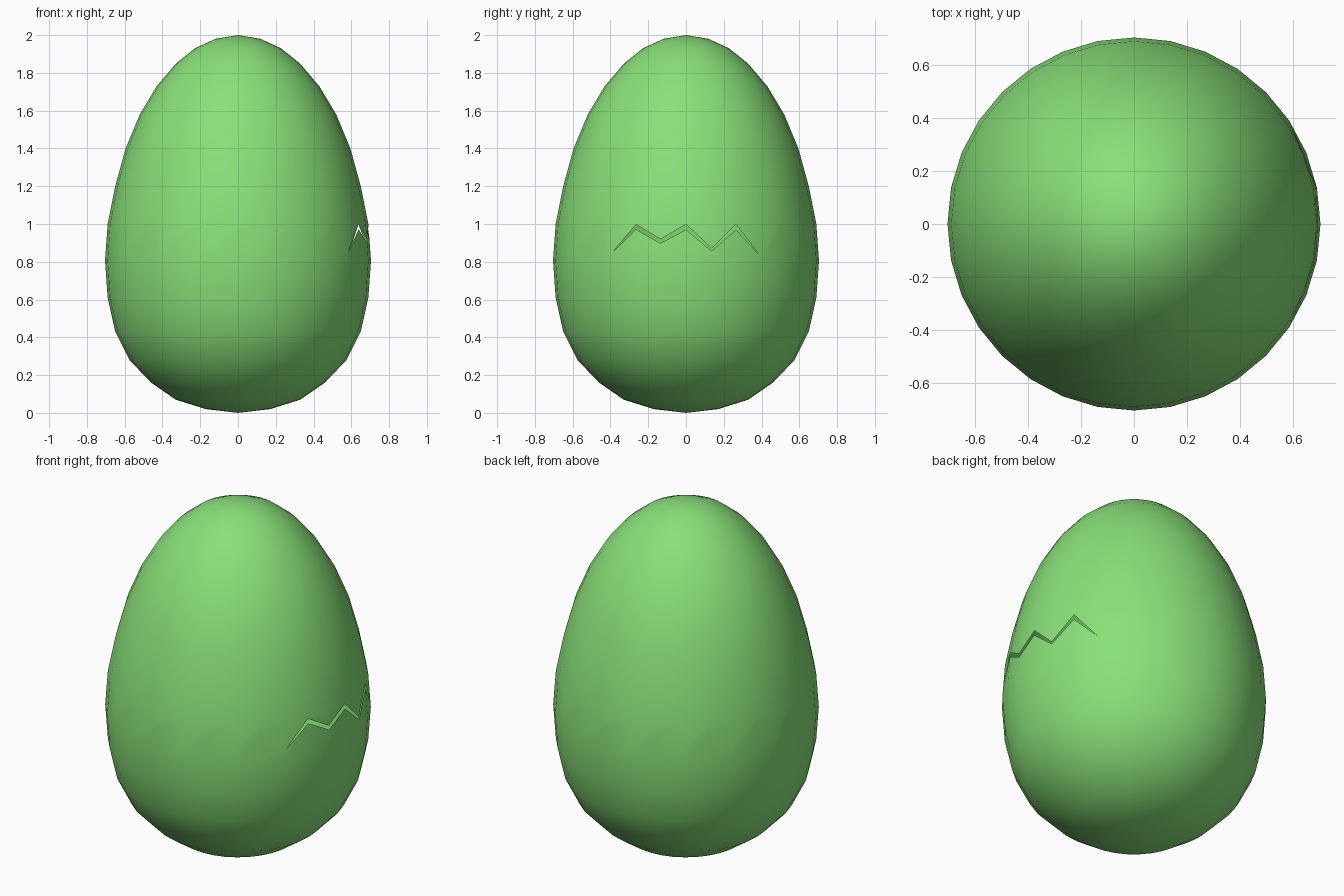
import bpy, bmesh, math

if "Cube" in bpy.data.objects:
    bpy.data.objects.remove(bpy.data.objects["Cube"])

SEG = 32
# egg profile, bottom to top: (radius, height)
LOWER = [(.17, .02), (.33, .07), (.46, .16), (.575, .28), (.65, .43), (.69, .61), (.704, .805)]
UPPER = [(.69, 1.0), (.65, 1.2), (.595, 1.4), (.52, 1.58), (.43, 1.73),
         (.328, 1.85), (.228, 1.93), (.12, 1.98)]
# crack heights (top lip, bottom lip) by column around the +x side
CRACK = {-3: (.85, .85), -2: (.998, .972), -1: (.92, .898), 0: (.998, .97),
         1: (.87, .857), 2: (.998, .97), 3: (.835, .835)}

bm = bmesh.new()


def vert(r, z, i):
    a = 2 * math.pi * i / SEG
    return bm.verts.new((r * math.cos(a), r * math.sin(a), z))


def ring(r, z):
    return [vert(r, z, i) for i in range(SEG)]


def lip_vert(z, i):
    (r0, z0), (r1, z1) = LOWER[-1], UPPER[0]
    return vert(r0 + (r1 - r0) * (z - z0) / (z1 - z0), z, i)


def bridge(a, b):
    for i in range(SEG):
        j = (i + 1) % SEG
        bm.faces.new((a[i], a[j], b[j], b[i]))


# zigzag seam all round, opened into a gap on the +x side
low_lip, top_lip = [], []
for i in range(SEG):
    k = i if i <= SEG // 2 else i - SEG
    t, b = CRACK.get(k, (.97, .97) if k % 2 == 0 else (.87, .87))
    v = lip_vert(b, i)
    low_lip.append(v)
    top_lip.append(v if t == b else lip_vert(t, i))

# lower and upper shell
lower = [ring(*p) for p in LOWER] + [low_lip]
upper = [top_lip] + [ring(*p) for p in UPPER]
for rows in (lower, upper):
    for a, b in zip(rows, rows[1:]):
        bridge(a, b)

# end caps
south, north = bm.verts.new((0, 0, 0)), bm.verts.new((0, 0, 2))
for i in range(SEG):
    j = (i + 1) % SEG
    bm.faces.new((south, lower[0][j], lower[0][i]))
    bm.faces.new((north, upper[-1][i], upper[-1][j]))

for f in bm.faces:
    f.smooth = True
mesh = bpy.data.meshes.new("egg_shell")
bm.to_mesh(mesh)
bm.free()
egg = bpy.data.objects.new("egg_shell", mesh)
bpy.context.collection.objects.link(egg)

mat = bpy.data.materials.new("shell_green")
mat.diffuse_color = (.25, .75, .19, 1)
mat.use_nodes = True
mat.node_tree.nodes["Principled BSDF"].inputs["Base Color"].default_value = mat.diffuse_color
mesh.materials.append(mat)
